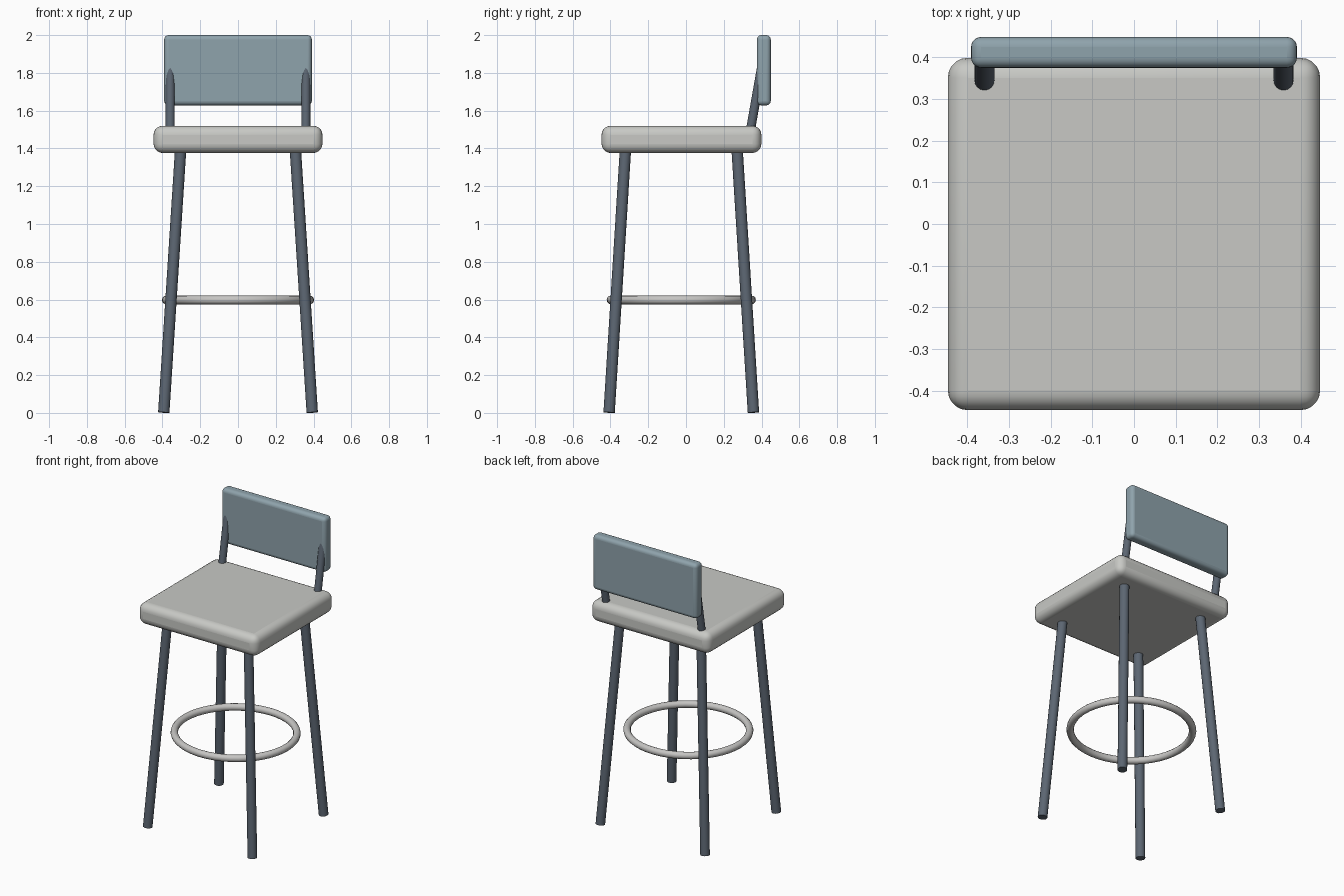
import bpy
import math
from mathutils import Vector

if "Cube" in bpy.data.objects:
    bpy.data.objects.remove(bpy.data.objects["Cube"])

CY = -0.025  # centre of seat and legs in y


def material(name, rgb):
    m = bpy.data.materials.new(name)
    lin = [((c / 255 + 0.055) / 1.055) ** 2.4 for c in rgb]
    m.diffuse_color = (*lin, 1)
    m.use_nodes = True
    m.node_tree.nodes["Principled BSDF"].inputs["Base Color"].default_value = m.diffuse_color
    return m


SLATE = material("slate_metal", (92, 102, 114))
CREAM = material("pale_grey_cushion", (200, 201, 197))
BLUE = material("grey_blue_back", (143, 163, 172))
STEEL = material("light_steel", (198, 197, 195))


def finish(name, mat):
    ob = bpy.context.object
    ob.name = name
    ob.data.materials.append(mat)
    bpy.ops.object.shade_smooth_by_angle(angle=math.radians(40))
    return ob


def rounded_box(name, mat, lo, hi, radius):
    lo, hi = Vector(lo), Vector(hi)
    bpy.ops.mesh.primitive_cube_add(size=1, location=(lo + hi) / 2)
    bpy.context.object.scale = hi - lo
    bpy.ops.object.transform_apply(location=False, rotation=False, scale=True)
    ob = finish(name, mat)
    bevel = ob.modifiers.new("rounding", 'BEVEL')
    bevel.width, bevel.segments = radius, 5


def tube(name, mat, start, end, radius):
    start, end = Vector(start), Vector(end)
    axis = end - start
    bpy.ops.mesh.primitive_cylinder_add(
        vertices=16, radius=radius, depth=axis.length, location=(start + end) / 2,
        rotation=axis.to_track_quat('Z', 'Y').to_euler())
    finish(name, mat)


# cushion and backrest
rounded_box("seat", CREAM, (-0.447, -0.447, 1.376), (0.447, 0.399, 1.52), 0.048)
rounded_box("backrest", BLUE, (-0.391, 0.375, 1.628), (0.391, 0.449, 2.0), 0.024)

for side, sx in (("left", -1), ("right", 1)):
    # splayed legs
    for end, sy in (("front", -1), ("back", 1)):
        tube(f"{end}_{side}_leg", SLATE, (sx * 0.393, CY + sy * 0.382, 0.002),
             (sx * 0.302, CY + sy * 0.294, 1.42), 0.03)
    # leaning posts that carry the backrest
    tube(f"{side}_back_post", SLATE, (sx * 0.359, 0.333, 1.45),
         (sx * 0.359, 0.409, 1.88), 0.024)

# ring footrest
bpy.ops.mesh.primitive_torus_add(
    major_radius=0.38, minor_radius=0.023, major_segments=48, minor_segments=12,
    location=(0, CY, 0.598))
bpy.context.object.scale = (1, 0.98, 1)
finish("foot_ring", STEEL)
